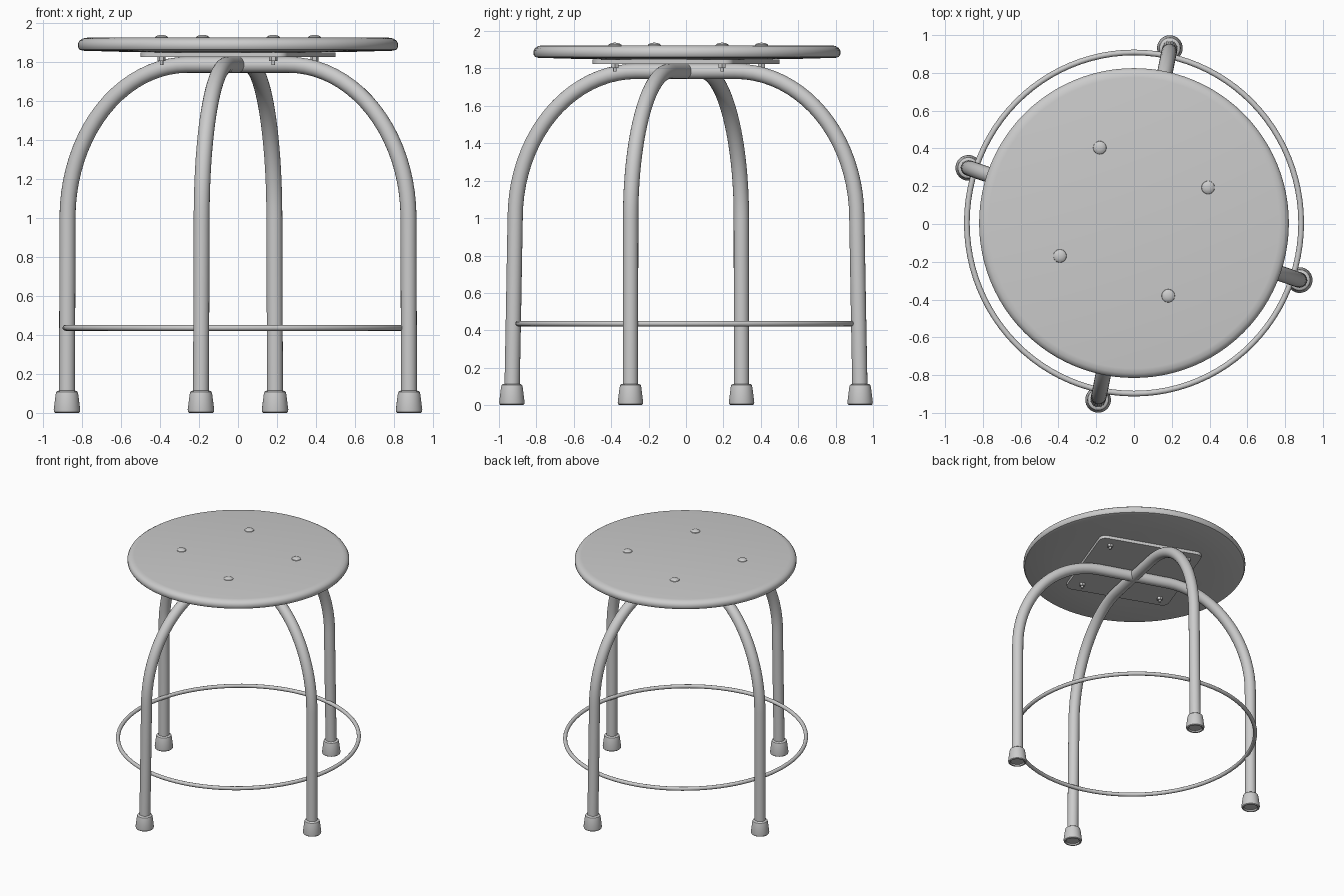
import bpy, bmesh
from math import sin, cos, pi, radians, hypot, atan2
from mathutils import Matrix, Vector

if "Cube" in bpy.data.objects:
    bpy.data.objects.remove(bpy.data.objects["Cube"])


def finish(name, bm):
    bmesh.ops.remove_doubles(bm, verts=bm.verts, dist=1e-5)
    bmesh.ops.recalc_face_normals(bm, faces=bm.faces)
    me = bpy.data.meshes.new(name)
    bm.to_mesh(me)
    bm.free()
    me.shade_smooth()
    me.set_sharp_from_angle(angle=radians(35))
    ob = bpy.data.objects.new(name, me)
    bpy.context.collection.objects.link(ob)
    return ob


def lathe(name, profile, loc=(0, 0, 0), steps=32):
    """Turn (radius, height) points around the vertical axis."""
    bm = bmesh.new()
    vs = [bm.verts.new((r, 0, z)) for r, z in profile]
    es = [bm.edges.new(p) for p in zip(vs, vs[1:])]
    bmesh.ops.spin(bm, geom=vs + es, cent=(0, 0, 0), axis=(0, 0, 1),
                   angle=2 * pi, steps=steps, use_duplicate=False)
    ob = finish(name, bm)
    ob.location = loc
    return ob


def sweep(name, points, radius, sides=20, closed=False):
    """Round tube along a list of points."""
    n = len(points)
    bm = bmesh.new()
    rings = []
    for i, p in enumerate(points):
        a = points[i - 1] if (i or closed) else p
        b = points[(i + 1) % n] if (i < n - 1 or closed) else p
        t = (b - a).normalized()
        # both tube paths are planar, so a fixed plane normal gives a steady frame
        side = Vector((0, 0, 1)) if closed else \
            Vector((-points[0].y, points[0].x, 0)).normalized()
        up = t.cross(side)
        rings.append([bm.verts.new(p + radius * (cos(k * 2 * pi / sides) * side
                                                 + sin(k * 2 * pi / sides) * up))
                      for k in range(sides)])
    for i in range(n if closed else n - 1):
        r, s = rings[i], rings[(i + 1) % n]
        for k in range(sides):
            m = (k + 1) % sides
            bm.faces.new((r[k], r[m], s[m], s[k]))
    if not closed:
        bm.faces.new(rings[0])
        bm.faces.new(rings[-1])
    return finish(name, bm)


# seat: round board with softened rim
lathe("seat", [(0, 1.922), (0.77, 1.924), (0.795, 1.92), (0.812, 1.909), (0.82, 1.895),
               (0.82, 1.875), (0.812, 1.862), (0.795, 1.857), (0.55, 1.85), (0, 1.846)],
      (0, 0.005, 0), 96)

# mounting plate: square with rounded corners
TURN = radians(-20.2)
bm = bmesh.new()
h, r = 0.35, 0.05
outline = []
for q in range(4):
    cx, cy = h * (1, -1, -1, 1)[q], h * (1, 1, -1, -1)[q]
    for k in range(7):
        a = q * pi / 2 + k * pi / 12
        outline.append(bm.verts.new((cx + r * cos(a), cy + r * sin(a), 1.824)))
face = bm.faces.new(outline)
new = bmesh.ops.extrude_face_region(bm, geom=[face])["geom"]
bmesh.ops.translate(bm, vec=(0, 0, 0.024),
                    verts=[v for v in new if isinstance(v, bmesh.types.BMVert)])
bmesh.ops.rotate(bm, verts=bm.verts, cent=(0, 0, 0), matrix=Matrix.Rotation(TURN, 3, 'Z'))
finish("mounting_plate", bm)

# bolts: domed heads, shafts and nuts
for i in range(4):
    a = TURN + pi / 4 + i * pi / 2
    loc = (0.432 * cos(a), 0.432 * sin(a) + 0.012, 0)
    lathe(f"bolt_{i + 1}", [(0, 1.938), (0.014, 1.937), (0.026, 1.933), (0.034, 1.927),
                            (0.036, 1.92), (0.009, 1.918), (0.009, 1.785), (0, 1.785)], loc, 24)
    lathe(f"nut_{i + 1}", [(0.008, 1.826), (0.021, 1.826), (0.021, 1.803), (0.008, 1.803)], loc, 6)

# legs: two crossing bent tubes, each forming a pair of legs
FOOT = [(0, 0.012), (0.048, 0.012), (0.052, 0.002), (0.06, 0), (0.066, 0.005), (0.068, 0.016),
        (0.058, 0.095), (0.055, 0.107), (0.048, 0.113), (0.038, 0.114)]
TOP, BEND = 1.785, 1.0
for label, fx, fy, splay in (("side", 0.877, -0.297, 0.003), ("front_back", 0.19, 0.931, 0.018)):
    reach, ang = hypot(fx, fy), atan2(fy, fx)
    knee, flat = reach - splay, 0.27
    half = [(reach, 0.03), (reach - splay / 2, 0.5)]
    half += [(flat + (knee - flat) * cos(k * pi / 40), BEND + (TOP - BEND) * sin(k * pi / 40))
             for k in range(21)]
    path = half + [(-d, z) for d, z in reversed(half)]
    sweep(label + "_leg_arch", [Vector((d * cos(ang), d * sin(ang), z)) for d, z in path], 0.041)
    # rubber feet
    for s in (1, -1):
        lathe(f"{label}_foot_{'a' if s > 0 else 'b'}", FOOT, (s * fx, s * fy, 0))

# footrest ring
sweep("footrest_ring", [Vector((0.885 * cos(k * pi / 48), 0.903 * sin(k * pi / 48) + 0.005, 0.436))
                        for k in range(96)], 0.015, 12, True)
